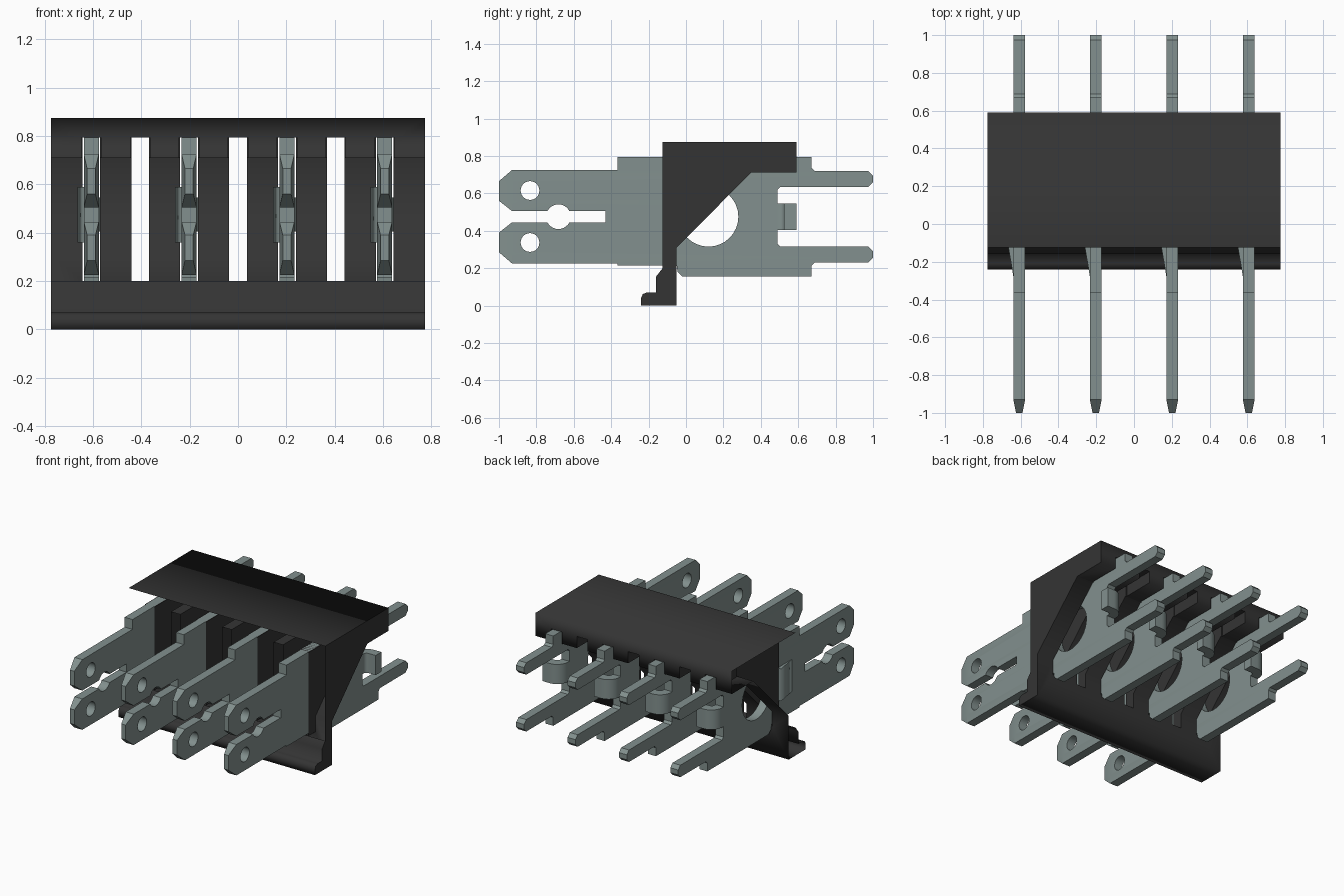
import bpy, bmesh, math
from mathutils import Vector

cube = bpy.data.objects.get("Cube")
if cube:
    bpy.data.objects.remove(cube, do_unlink=True)


def material(name, rgb):
    mat = bpy.data.materials.new(name)
    mat.use_nodes = True
    mat.diffuse_color = (*rgb, 1)
    mat.node_tree.nodes["Principled BSDF"].inputs["Base Color"].default_value = (*rgb, 1)
    return mat


black = material("black plastic", (0.034, 0.034, 0.034))
metal = material("grey green metal", (0.225, 0.28, 0.272))


def add(name, mesh, mat=None):
    obj = bpy.data.objects.new(name, mesh)
    bpy.context.collection.objects.link(obj)
    if mat:
        mesh.materials.clear()
        mesh.materials.append(mat)
    return obj


def edit(mesh, action):
    bm = bmesh.new()
    bm.from_mesh(mesh)
    action(bm)
    bm.to_mesh(mesh)
    bm.free()


def evaluated_mesh(obj):
    deps = bpy.context.evaluated_depsgraph_get()
    deps.update()
    return bpy.data.meshes.new_from_object(obj.evaluated_get(deps))


def prism(loops, half, place):
    """Fill 2D loops (later loops are holes), thicken, and place each point."""
    curve = bpy.data.curves.new("profile", "CURVE")
    curve.dimensions = "2D"
    curve.fill_mode = "BOTH"
    curve.extrude = half
    for loop in loops:
        spline = curve.splines.new("POLY")
        spline.points.add(len(loop) - 1)
        for point, (a, b) in zip(spline.points, loop):
            point.co = (a, b, 0, 1)
        spline.use_cyclic_u = True
    helper = add("profile", curve)
    mesh = evaluated_mesh(helper)
    bpy.data.objects.remove(helper, do_unlink=True)
    bpy.data.curves.remove(curve)

    def clean(bm):
        for v in bm.verts:
            v.co = Vector(place(*v.co))
        bmesh.ops.remove_doubles(bm, verts=bm.verts, dist=0.0005)
        bmesh.ops.recalc_face_normals(bm, faces=bm.faces)
    edit(mesh, clean)
    return mesh


def arc(cx, cy, r, start, end, steps):
    angles = [math.radians(start + (end - start) * i / steps) for i in range(steps + 1)]
    return [(cx + r * math.cos(t), cy + r * math.sin(t)) for t in angles]


def circle(cx, cy, r):
    return arc(cx, cy, r, 0, 360, 32)[:-1]


def side(a, b, c):
    return (c, a, b)


def boxes(name, centres, half, y0, y1, z0, z1):
    bm = bmesh.new()
    for x in centres:
        made = bmesh.ops.create_cube(bm, size=1)["verts"]
        for v in made:
            v.co = (x + 2 * half * v.co.x,
                    y1 if v.co.y > 0 else y0,
                    z1 if v.co.z > 0 else z0)
    mesh = bpy.data.meshes.new(name)
    bm.to_mesh(mesh)
    bm.free()
    obj = add(name, mesh)
    obj.hide_render = True
    return obj


# Housing: stepped foot, front wall, sloped rear and overhanging top
PITCH = 0.405
contacts = [PITCH * (i - 1.5) for i in range(4)]
gaps = [PITCH * (i - 1) for i in range(3)]
body = [(-0.24, 0), (-0.05, 0), (-0.05, 0.31), (0.35, 0.712), (0.59, 0.712),
        (0.59, 0.875), (-0.125, 0.875), (-0.125, 0.2), (-0.16, 0.155),
        (-0.16, 0.07), (-0.21, 0.07), (-0.231, 0.061), (-0.24, 0.04)]
housing = add("housing", prism([body], 0.775, side), black)

# Slots through the wall, and wider notches in the rear lip
cutters = [boxes("slot_cutter", contacts + gaps, 0.037, -0.5, 1, 0.201, 0.795),
           boxes("notch_cutter", contacts + gaps, 0.043, 0.36, 1, 0.5, 0.795)]
for cutter in cutters:
    mod = housing.modifiers.new("cut", "BOOLEAN")
    mod.operation = "DIFFERENCE"
    mod.solver = "EXACT"
    mod.object = cutter
cut_mesh = evaluated_mesh(housing)
housing.modifiers.clear()
housing.data = cut_mesh
cut_mesh.materials.clear()
cut_mesh.materials.append(black)
for cutter in cutters:
    bpy.data.objects.remove(cutter, do_unlink=True)


# The shell is open at the front wall and at one end
def open_shell(bm):
    doomed = []
    for f in bm.faces:
        c = f.calc_center_median()
        front = abs(f.normal.y) > 0.99 and abs(c.y + 0.125) < 0.005
        end = abs(f.normal.x) > 0.99 and c.x < -0.77
        if front or end:
            doomed.append(f)
    bmesh.ops.delete(bm, geom=doomed, context="FACES")


edit(cut_mesh, open_shell)

# Contact blade: forked front with a round relief, two pins at the rear
MID = 0.475
fork_top = [(-0.43, 0.505)] + arc(-0.682, MID, 0.066, 27, 153, 10) + [
    (-0.93, 0.505), (-1, 0.56), (-1, 0.665), (-0.93, 0.725)]
fork_bottom = [(a, 2 * MID - b) for a, b in reversed(fork_top)]
rear_top = [(-0.365, 0.725), (-0.365, 0.795), (0.672, 0.795), (0.672, 0.735),
            (0.687, 0.72), (0.975, 0.72), (1, 0.695), (1, 0.66),
            (0.975, 0.635), (0.505, 0.635), (0.49, 0.62)]
rear_bottom = [(0.49, 0.33), (0.505, 0.315), (0.975, 0.315), (1, 0.29),
               (1, 0.255), (0.975, 0.23), (0.687, 0.23), (0.672, 0.215),
               (0.672, 0.155), (-0.02, 0.155), (-0.045, 0.18),
               (-0.05, 0.215), (-0.365, 0.215), (-0.365, 0.225)]
holes = [circle(0.12, MID, 0.16), circle(-0.834, 0.615, 0.05), circle(-0.834, 0.337, 0.05)]
blade = prism([fork_top + rear_top + rear_bottom + fork_bottom] + holes, 0.031, side)


# Thin the front tips
def taper(bm):
    geom = bm.verts[:] + bm.edges[:] + bm.faces[:]
    bmesh.ops.bisect_plane(bm, geom=geom, plane_co=(0, -0.929, 0), plane_no=(0, 1, 0), dist=0.0001)
    for v in bm.verts:
        if v.co.y < -0.95:
            v.co.x *= 0.55


edit(blade, taper)


# Rear tab bent sideways, and the raised retaining lance
def upright(middle):
    return lambda a, b, c: (a, b, middle + c)


tab = prism([[(0.031, 0.48), (0.031, 0.5)] + arc(0.056, 0.5, 0.025, 180, 90, 5)
             + [(0.11, 0.525), (0.11, 0.59)]
             + arc(0.056, 0.503, 0.087, 90, 180, 8) + [(-0.031, 0.48)]],
            0.07, upright(MID))
lance = prism([[(-0.025, -0.28), (-0.025, -0.12), (-0.058, -0.12), (-0.031, -0.28)]],
              0.115, upright(MID))

for number, x in enumerate(contacts, 1):
    for name, mesh in (("contact_blade", blade), ("bent_tab", tab), ("retaining_lance", lance)):
        part = add(f"{name}_{number}", mesh, metal)
        part.location.x = x

# Smooth the round bends and holes, keep the stamped edges sharp
for name in ("contact_blade_1", "bent_tab_1"):
    bpy.ops.object.select_all(action="DESELECT")
    part = bpy.data.objects[name]
    part.select_set(True)
    bpy.context.view_layer.objects.active = part
    bpy.ops.object.shade_smooth_by_angle(angle=math.radians(20))
